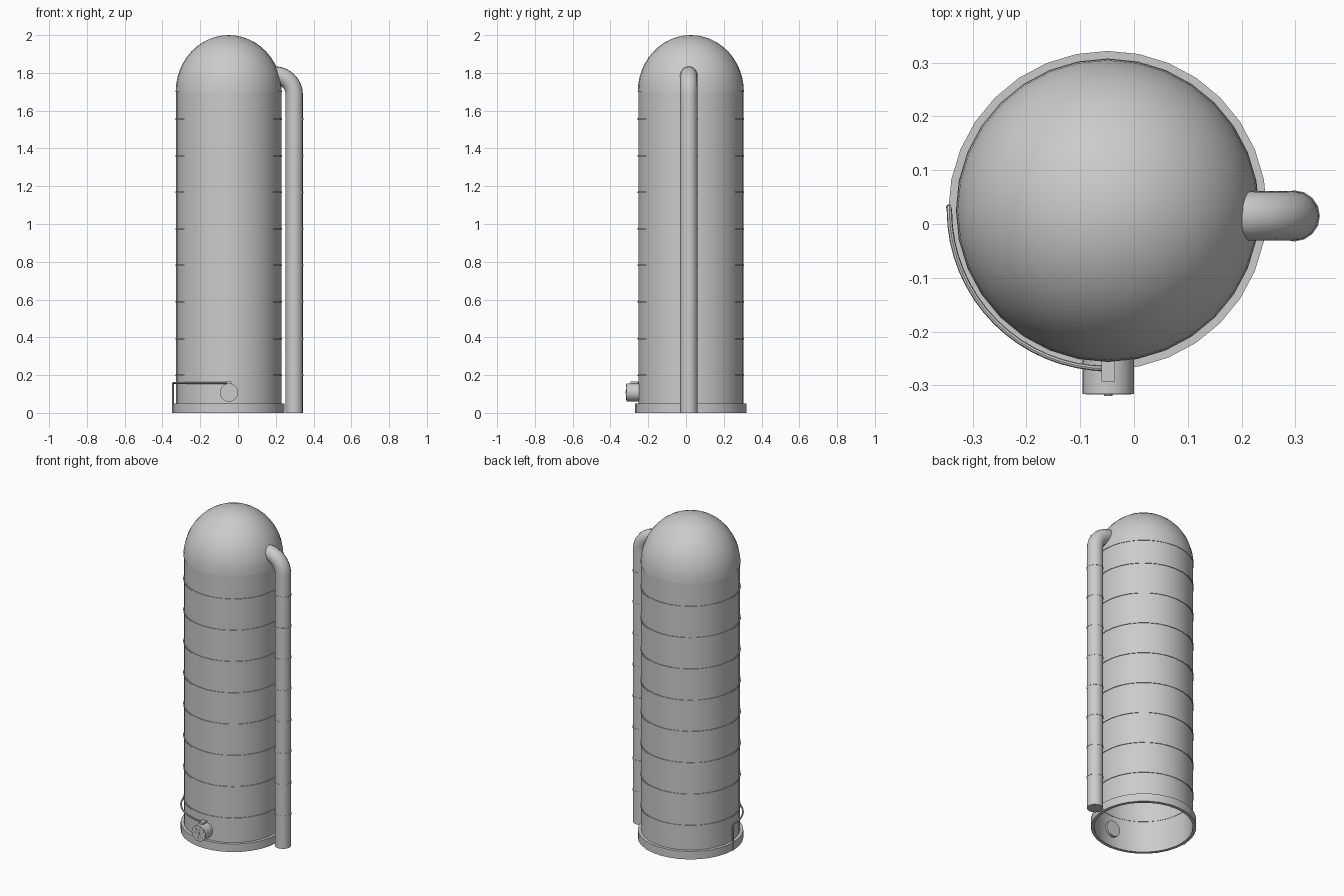
import bpy, bmesh
from math import sin, cos, pi, radians
from mathutils import Matrix, Vector

if "Cube" in bpy.data.objects:
    bpy.data.objects.remove(bpy.data.objects["Cube"])

CX, CY = -0.049, 0.0255      # tank axis
R = 0.279                    # tank radius
PX, PY, PR = 0.298, 0.015, 0.046   # side pipe axis and radius


def finish(name, bm, angle=35):
    bmesh.ops.recalc_face_normals(bm, faces=bm.faces)
    me = bpy.data.meshes.new(name)
    bm.to_mesh(me)
    bm.free()
    ob = bpy.data.objects.new(name, me)
    bpy.context.collection.objects.link(ob)
    bpy.ops.object.select_all(action='DESELECT')
    ob.select_set(True)
    bpy.context.view_layer.objects.active = ob
    bpy.ops.object.shade_smooth_by_angle(angle=radians(angle))
    return ob


def lathe(name, profile, x, y, n=32, closed=False):
    """Revolve (radius, z) points about a vertical axis."""
    bm = bmesh.new()
    rings = [[bm.verts.new((x + r * cos(2 * pi * i / n), y + r * sin(2 * pi * i / n), z))
              for i in range(n)] for r, z in profile]
    pairs = list(zip(rings, rings[1:]))
    if closed:
        pairs.append((rings[-1], rings[0]))
    for a, b in pairs:
        for i in range(n):
            j = (i + 1) % n
            bm.faces.new((a[i], a[j], b[j], b[i]))
    bmesh.ops.remove_doubles(bm, verts=bm.verts, dist=1e-5)
    return finish(name, bm)


def tube(name, points, radius, n):
    """Sweep a round section along a path."""
    bm = bmesh.new()
    pts = [Vector(p) for p in points]
    rings, side = [], None
    for k, p in enumerate(pts):
        t = (pts[min(k + 1, len(pts) - 1)] - pts[max(k - 1, 0)]).normalized()
        if side is None:
            side = t.orthogonal()
        side = (side - t * side.dot(t)).normalized()
        up = t.cross(side)
        rings.append([bm.verts.new(p + radius * (side * cos(2 * pi * i / n) + up * sin(2 * pi * i / n)))
                      for i in range(n)])
    for a, b in zip(rings, rings[1:]):
        for i in range(n):
            j = (i + 1) % n
            bm.faces.new((a[i], a[j], b[j], b[i]))
    bm.faces.new(rings[0])
    bm.faces.new(rings[-1])
    return finish(name, bm)


def disc_y(name, x, z, y0, y1, r, n):
    """Cylinder lying along y."""
    bm = bmesh.new()
    m = Matrix.Translation((x, (y0 + y1) / 2, z)) @ Matrix.Rotation(pi / 2, 4, 'X')
    bmesh.ops.create_cone(bm, cap_ends=True, segments=n, radius1=r, radius2=r,
                          depth=y1 - y0, matrix=m)
    return finish(name, bm)


# Tank wall (open underneath) and domed roof
lathe("tank_wall", [(R - 0.001, 0.0), (R - 0.001, 1.70)], CX, CY)
dome = [(0.281 * cos(pi / 2 * i / 12), 1.70 + 0.30 * sin(pi / 2 * i / 12)) for i in range(12)]
lathe("tank_dome", [(R - 0.001, 1.70)] + dome + [(0.0, 2.0)], CX, CY)

# Base ring
lathe("base_ring", [(R - 0.002, 0), (0.296, 0), (0.296, 0.05), (R - 0.002, 0.05)], CX, CY, closed=True)

# Thin hoops on the tank and the matching joints on the pipe
for k in range(8):
    z = 0.20 + k * 0.1937
    for name, r, x, y, n in (("tank_hoop", R, CX, CY, 32), ("pipe_joint", PR - 0.0015, PX, PY, 16)):
        lathe(f"{name}_{k + 1}", [(r - 0.003, z - 0.004), (r + 0.003, z - 0.004),
                                  (r + 0.003, z + 0.004), (r - 0.003, z + 0.004)], x, y, n, True)

# Side pipe with an elbow running into the dome
B = 0.105
path = [(PX, PY, 0)]
path += [(PX - B + B * cos(a), PY, 1.684 + B * sin(a)) for a in [pi / 2 * i / 8 for i in range(9)]]
path.append((0.15, PY, 1.789))
tube("side_pipe", path, PR, 16)

# Outlet fitting with face plugs, centre nub and top block
VX, VZ = -0.048, 0.108
disc_y("outlet_body", VX, VZ, -0.316, -0.235, 0.048, 24)
for k in range(7):
    a = 2 * pi * k / 7 + pi / 2
    disc_y(f"outlet_plug_{k + 1}", VX + 0.031 * cos(a), VZ + 0.031 * sin(a), -0.3172, -0.31, 0.012, 12)
disc_y("outlet_nub", VX, VZ, -0.320, -0.31, 0.008, 10)
bm = bmesh.new()
bmesh.ops.create_cube(bm, size=1, matrix=Matrix.Translation((VX, -0.274, 0.156))
                      @ Matrix.Diagonal((0.025, 0.038, 0.022, 1)))
finish("outlet_block", bm)

# Thin line from the fitting round the tank and down to the ground
RC, ZC = 0.294, 0.158
a0, a1 = 1.5 * pi, pi
cable = [(CX + RC * cos(a), CY + RC * sin(a), ZC)
         for a in [a0 + (a1 - a0) * i / 16 for i in range(17)]]
cable += [(CX - RC - 0.001, CY + 0.005, ZC - 0.004), (CX - RC - 0.0015, CY + 0.006, ZC - 0.012),
          (CX - RC - 0.0015, CY + 0.006, 0)]
tube("thin_line", cable, 0.005, 8)
